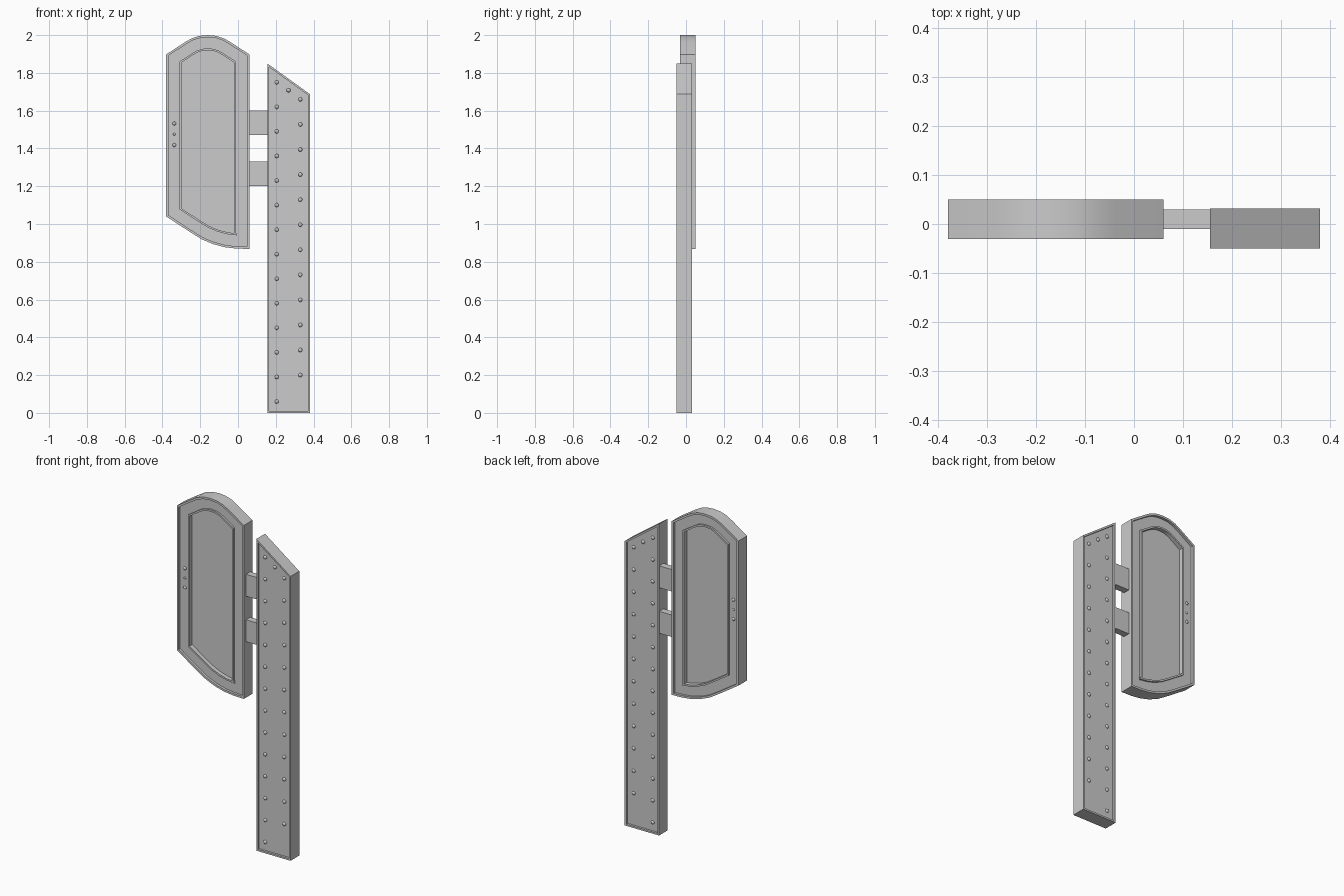
import bpy, bmesh, math
from mathutils import Vector, Matrix

if "Cube" in bpy.data.objects:
    bpy.data.objects.remove(bpy.data.objects["Cube"])


def inset(pts, d):
    """Offset a counter-clockwise outline inward by d."""
    out = []
    for i, p in enumerate(pts):
        p = Vector(p)
        a = (p - Vector(pts[i - 1])).normalized()
        b = (Vector(pts[(i + 1) % len(pts)]) - p).normalized()
        na, nb = Vector((-a.y, a.x)), Vector((-b.y, b.x))
        out.append(p + (na + nb) * d / (1 + na.dot(nb)))
    return out


def finish(name, bm, angle=30):
    bmesh.ops.recalc_face_normals(bm, faces=bm.faces)
    mesh = bpy.data.meshes.new(name)
    bm.to_mesh(mesh)
    bm.free()
    ob = bpy.data.objects.new(name, mesh)
    bpy.context.collection.objects.link(ob)
    bpy.ops.object.select_all(action='DESELECT')
    ob.select_set(True)
    bpy.context.view_layer.objects.active = ob
    bpy.ops.object.shade_smooth_by_angle(angle=math.radians(angle))
    return ob


def framed_plate(name, outline, y_mid, steps):
    """Plate stepped alike on both faces; steps = (inset, half thickness), centre outward."""
    bm = bmesh.new()
    rows = [(d, y_mid - h) for d, h in steps] + [(d, y_mid + h) for d, h in reversed(steps)]
    loops = [[bm.verts.new((p[0], y, p[1])) for p in inset(outline, d)] for d, y in rows]
    n = len(outline)
    for a, b in zip(loops, loops[1:]):
        for i in range(n):
            j = (i + 1) % n
            bm.faces.new((a[i], a[j], b[j], b[i]))
    bm.faces.new(loops[0])
    bm.faces.new(loops[-1])
    return finish(name, bm)


def rivets(name, spots, y_mid, half):
    """Low domes on both faces; spots = (x, z, radius)."""
    bm = bmesh.new()
    for x, z, r in spots:
        for side in (-1, 1):
            m = Matrix.Translation((x, y_mid + side * half, z)) @ Matrix.Diagonal((1, 0.8, 1, 1))
            bmesh.ops.create_icosphere(bm, subdivisions=2, radius=r, matrix=m)
    return finish(name, bm, 60)


# Sign panel: arched top, swept bottom, rim, raised window trim, deep window
bottom = [(-.38, 1.04), (-.25, .955), (-.19, .918), (-.13, .893), (-.07, .877), (-.01, .87), (.06, .868)]
arch = [(.22, 1.898), (.12, 1.963), (.085, 1.983), (.045, 1.996), (0, 2.0)]
top = [(-.16 + d, z) for d, z in arch] + [(-.16 - d, z) for d, z in reversed(arch[:-1])]
PANEL_Y = 0.0095
framed_plate("sign_panel", bottom + top, PANEL_Y,
             [(.08, .011), (.08, .036), (.07, .036), (.07, .026), (.012, .026), (.012, .0405), (0, .0405)])
rivets("panel_rivets", [(-.337, 1.475 + dz, r) for dz, r in ((-.057, .01), (0, .007), (.057, .01))],
       PANEL_Y, .026)

# Post: slanted top, thin rim around a recessed face
POST_Y = -0.009
framed_plate("post", [(.155, 0), (.38, 0), (.38, 1.688), (.155, 1.85)], POST_Y,
             [(.01, .028), (.01, .041), (0, .041)])
spots = [(.205, .06 + .13 * k, .011) for k in range(14)]
spots += [(.33, .20 + .1327 * k, .011) for k in range(12)] + [(.2675, 1.708, .011)]
rivets("post_rivets", spots, POST_Y, .028)

# Connecting brackets
for i, z in enumerate((1.265, 1.535)):
    bm = bmesh.new()
    m = Matrix.Translation((.1075, .0095, z)) @ Matrix.Diagonal((.097, .04, .13, 1))
    bmesh.ops.create_cube(bm, size=1, matrix=m)
    finish(f"bracket_{i + 1}", bm)
